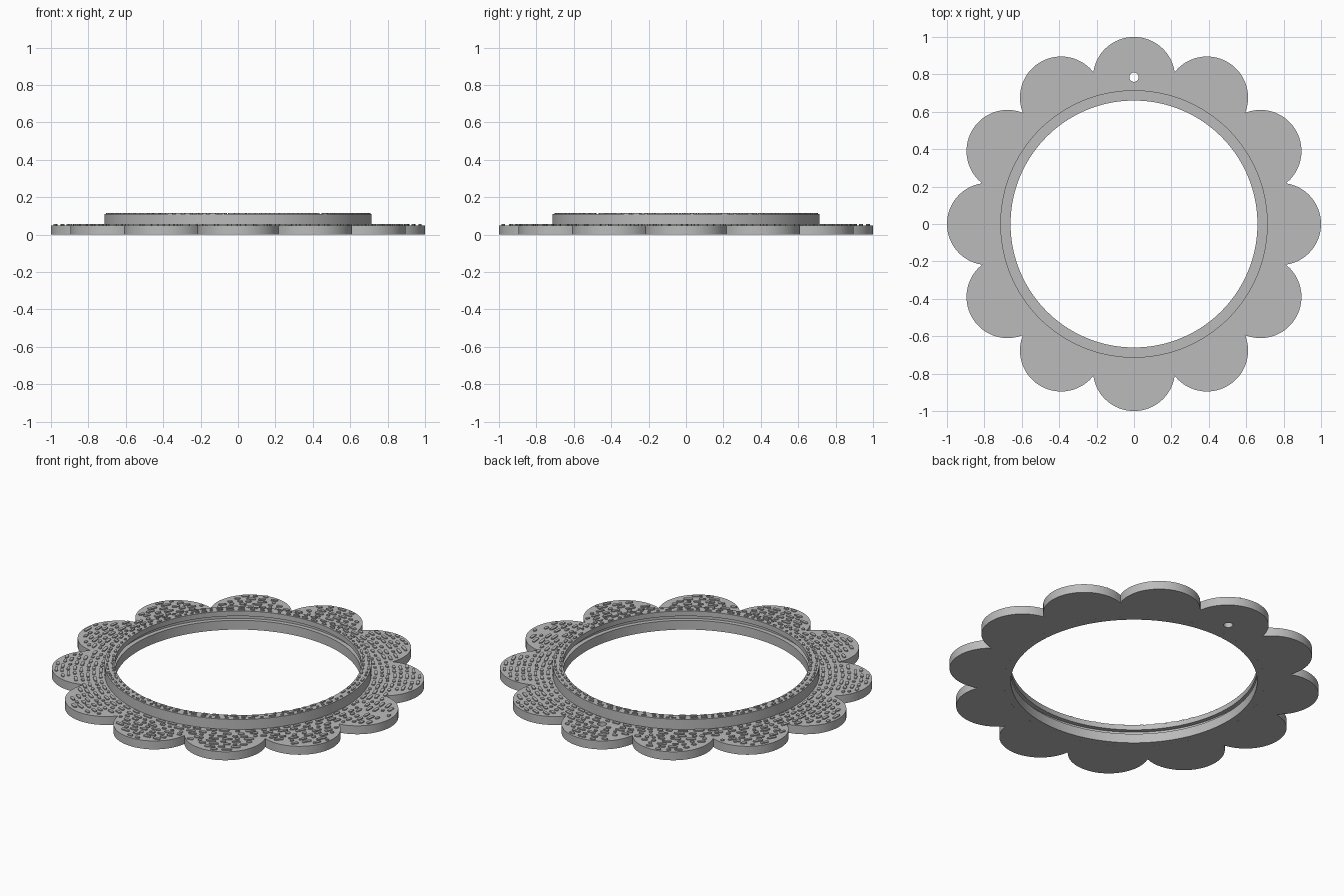
import bpy, bmesh, math, random

random.seed(4)
cube = bpy.data.objects.get("Cube")
if cube:
    bpy.data.objects.remove(cube, do_unlink=True)

PETALS, PETAL_DIST, PETAL_R = 12, 0.78, 0.22
PLATE_TOP, RIM_TOP, BUMP = 0.05, 0.11, 0.006
HOLE_Y, HOLE_R = 0.785, 0.025

grey = bpy.data.materials.new("plain grey")
grey.use_nodes = True
grey.diffuse_color = (0.5, 0.5, 0.5, 1)
grey.node_tree.nodes["Principled BSDF"].inputs["Base Color"].default_value = grey.diffuse_color


def finish(bm, name, smooth=True):
    bmesh.ops.recalc_face_normals(bm, faces=bm.faces)
    mesh = bpy.data.meshes.new(name)
    bm.to_mesh(mesh)
    bm.free()
    obj = bpy.data.objects.new(name, mesh)
    bpy.context.collection.objects.link(obj)
    mesh.materials.append(grey)
    if smooth:
        bpy.ops.object.select_all(action='DESELECT')
        obj.select_set(True)
        bpy.context.view_layer.objects.active = obj
        bpy.ops.object.shade_smooth_by_angle(angle=math.radians(30))
    return obj


def petal_edge(a):
    """Distance from the centre to the scalloped edge at angle a."""
    step = 2 * math.pi / PETALS
    d = a - round(a / step) * step
    return PETAL_DIST * math.cos(d) + math.sqrt(PETAL_R ** 2 - (PETAL_DIST * math.sin(d)) ** 2)


def ring(name, sections, count):
    """Closed ring; sections(a) gives the (radius, height) loop at angle a."""
    bm = bmesh.new()
    loops = []
    for i in range(count):
        a = 2 * math.pi * i / count
        loops.append([bm.verts.new((r * math.cos(a), r * math.sin(a), z)) for r, z in sections(a)])
    n = len(loops[0])
    for i in range(count):
        p, q = loops[i], loops[(i + 1) % count]
        for j in range(n):
            k = (j + 1) % n
            bm.faces.new((p[j], q[j], q[k], p[k]))
    return finish(bm, name)


# Scalloped plate
plate = ring("petal_plate", lambda a: [(0.7, 0), (petal_edge(a), 0),
                                       (petal_edge(a), PLATE_TOP), (0.7, PLATE_TOP)], 432)

# Hanging hole cut through the back petal
bpy.ops.mesh.primitive_cylinder_add(vertices=32, radius=HOLE_R, depth=0.4, location=(0, HOLE_Y, 0))
cutter = bpy.context.object
cutter.name = "hole_cutter"
cutter.hide_render = True
cutter.hide_set(True)
cut = plate.modifiers.new("hanging_hole", 'BOOLEAN')
cut.object = cutter
cut.solver = 'EXACT'

# Raised rim with a groove inside
RIM = [(0.66, 0), (0.7, 0), (0.7, PLATE_TOP), (0.715, PLATE_TOP), (0.715, RIM_TOP),
       (0.66, RIM_TOP), (0.66, 0.08), (0.685, 0.08), (0.685, 0.055), (0.66, 0.055)]
ring("inner_rim", lambda a: RIM, 144)


# Raised flecks that follow the ring
def fleck(bm, r, a, length, width, z):
    top, low = [], []
    for i in range(10):
        side = 1 if i < 5 else -1
        t = math.pi * (i % 5) / 4 - math.pi / 2
        u = side * (length / 2 - width / 2 + width / 2 * math.cos(t))
        v = side * width / 2 * math.sin(t)
        ang, rad = a + u / r, r + v
        x, y = rad * math.cos(ang), rad * math.sin(ang)
        top.append(bm.verts.new((x, y, z + BUMP)))
        low.append(bm.verts.new((x, y, z - 0.002)))
    bm.faces.new(top)
    for i in range(10):
        k = (i + 1) % 10
        bm.faces.new((low[i], low[k], top[k], top[i]))


def scatter(name, r_start, r_end, spacing, width, z, inside):
    bm = bmesh.new()
    r = r_start
    while r < r_end:
        a = random.uniform(0, 0.1)
        stop = a + 2 * math.pi - 0.08
        while a < stop:
            length = random.uniform(width * 1.1, width * 3.5)
            rr = r + random.uniform(-0.2, 0.2) * (spacing - width)
            mid = a + length / 2 / r
            if inside(rr, mid, length, width):
                fleck(bm, rr, mid, length, width, z)
            a += (length + random.uniform(0.012, 0.035)) / r
        r += spacing
    finish(bm, name, smooth=False)


def on_plate(r, a, length, width):
    hole_gap = math.hypot(r * math.cos(a), r * math.sin(a) - HOLE_Y)
    edge = min(petal_edge(a + s * length / 2 / r) for s in (-1, 0, 1))
    return r + width / 2 + 0.004 < edge and hole_gap > HOLE_R + length / 2 + 0.005


scatter("plate_flecks", 0.737, 1.0, 0.034, 0.017, PLATE_TOP, on_plate)
scatter("rim_flecks", 0.674, 0.705, 0.027, 0.012, RIM_TOP, lambda *args: True)
